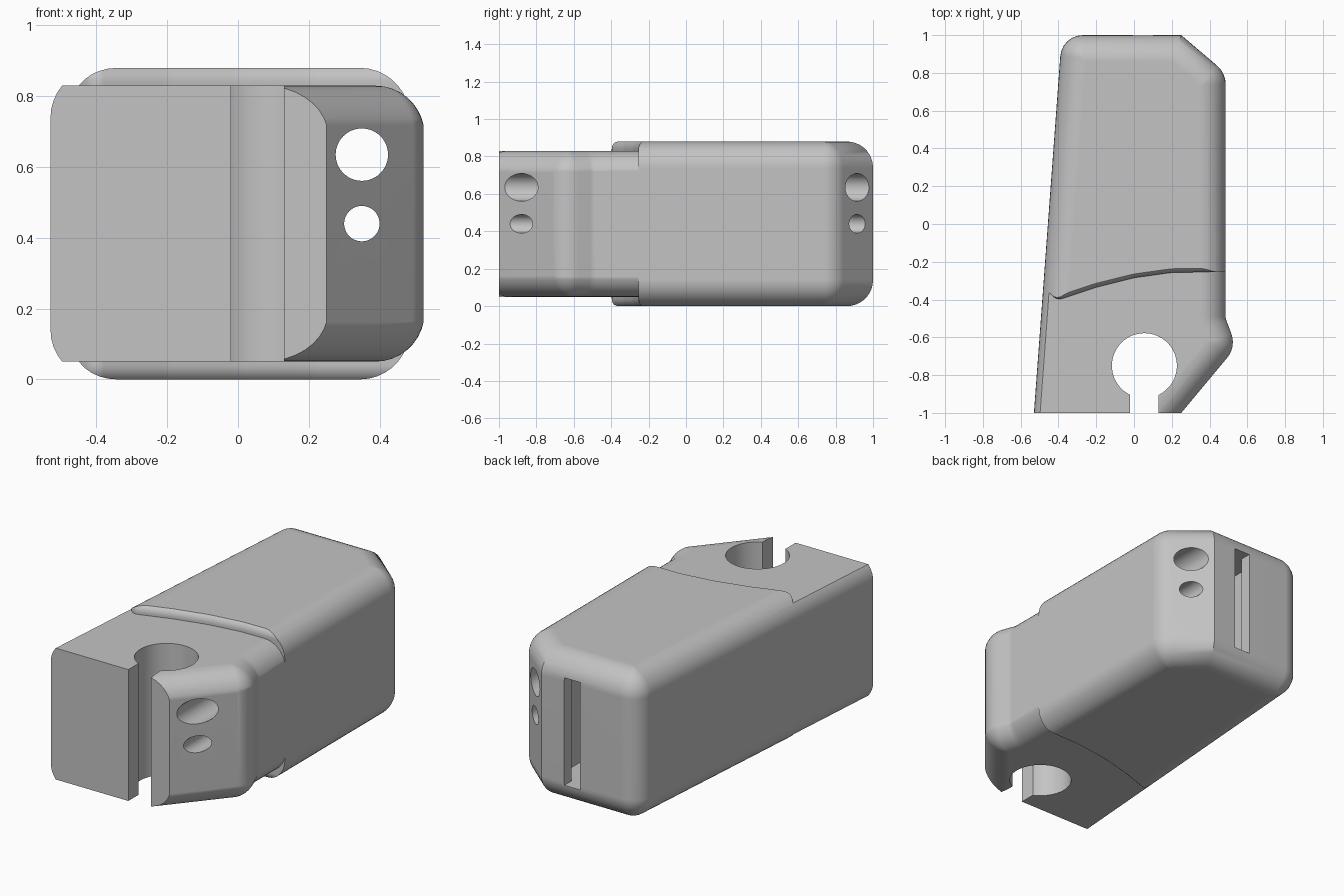
import bpy, bmesh, math
from mathutils import Vector, Matrix

cube = bpy.data.objects.get("Cube")
if cube:
    bpy.data.objects.remove(cube, do_unlink=True)

grey = bpy.data.materials.new("plain_grey")
grey.use_nodes = True
grey.diffuse_color = (0.55, 0.55, 0.55, 1)
grey.node_tree.nodes["Principled BSDF"].inputs["Base Color"].default_value = grey.diffuse_color


def make(name, bm):
    bmesh.ops.recalc_face_normals(bm, faces=bm.faces)
    mesh = bpy.data.meshes.new(name)
    bm.to_mesh(mesh)
    bm.free()
    mesh.materials.append(grey)
    ob = bpy.data.objects.new(name, mesh)
    bpy.context.scene.collection.objects.link(ob)
    return ob


def outline(corners, inset, segs=6):
    """Counter-clockwise (x, y, radius) corners, moved inward and rounded."""
    ring = []
    for i, (x, y, radius) in enumerate(corners):
        p = Vector((x, y))
        e0 = (p - Vector(corners[i - 1][:2])).normalized()
        e1 = (Vector(corners[(i + 1) % len(corners)][:2]) - p).normalized()
        n0, n1 = Vector((-e0.y, e0.x)), Vector((-e1.y, e1.x))
        p = p + (n0 + n1) * inset / (1 + n0.dot(n1))
        if radius == 0:
            ring.append(p)
            continue
        turn = math.atan2(e0.x * e1.y - e0.y * e1.x, e0.dot(e1))
        side = 1 if turn > 0 else -1
        r = max(radius - side * inset, 0.003)
        start = p - e0 * r * math.tan(abs(turn) / 2)
        centre = start + n0 * r * side
        for k in range(segs + 1):
            ring.append(centre + Matrix.Rotation(turn * k / segs, 2) @ (start - centre))
    return ring


def pillow(name, corners, z0, z1, r, steps=9):
    """Solid outline with rounded top and bottom rims."""
    quarter = [math.pi / 2 * k / steps for k in range(steps + 1)]
    layers = [(r * (1 - math.sin(a)), z0 + r * (1 - math.cos(a))) for a in quarter]
    layers += [(d, z0 + z1 - z) for d, z in reversed(layers)]
    bm = bmesh.new()
    rings = [[bm.verts.new((p.x, p.y, z)) for p in outline(corners, d)] for d, z in layers]
    for low, high in zip(rings, rings[1:]):
        for i in range(len(low)):
            bm.faces.new((low[i - 1], low[i], high[i], high[i - 1]))
    bm.faces.new(rings[0])
    bm.faces.new(rings[-1])
    return make(name, bm)


def box(name, low, high):
    bm = bmesh.new()
    bmesh.ops.create_cube(bm, size=1)
    for v in bm.verts:
        v.co = [a + (c + 0.5) * (b - a) for a, b, c in zip(low, high, v.co)]
    return make(name, bm)


def rod(name, centre, radius, length, axis):
    bm = bmesh.new()
    bmesh.ops.create_cone(bm, cap_ends=True, segments=64, radius1=radius, radius2=radius, depth=length)
    turn = Matrix.Rotation(math.pi / 2, 4, 'X') if axis == 'Y' else Matrix.Identity(4)
    bm.transform(Matrix.Translation(centre) @ turn)
    return make(name, bm)


def combine(target, tool, operation):
    mod = target.modifiers.new(operation.lower(), 'BOOLEAN')
    mod.object, mod.operation, mod.solver = tool, operation, 'EXACT'
    bpy.context.view_layer.objects.active = target
    bpy.ops.object.modifier_apply(modifier=mod.name)
    bpy.data.objects.remove(tool, do_unlink=True)


# Overall body, running past the flat front end
body = pillow("housing_body", [
    (-0.552, -1.3, 0), (0, -1.3, 0), (0.542, -0.65, 0.13), (0.485, -0.5, 0.06),
    (0.485, 0.8, 0.13), (0.25, 1, 0), (-0.382, 1, 0.12)], 0, 0.88, 0.14)

# Envelope of the lower front section
envelope = pillow("front_envelope", [
    (-0.8, -1.3, 0), (0.004, -1.3, 0), (0.546, -0.65, 0.13),
    (0.489, -0.5, 0.06), (0.489, 0.2, 0), (-0.8, 0.2, 0)], 0.05, 0.83, 0.14)

# Envelope of the taller rear section, with its curved step
rear = pillow("rear_envelope", [
    (-0.8, 1.4, 0), (-0.8, -0.36, 0), (-0.45, -0.36, 0.03), (-0.41, -0.405, 0.05),
    (-0.2, -0.335, 0.4), (0, -0.285, 0.4), (0.2, -0.257, 0.4), (0.7, -0.25, 0),
    (0.7, 1.4, 0)], -0.01, 0.89, 0.05)
combine(envelope, rear, 'UNION')
combine(body, envelope, 'INTERSECT')

# Flat front, clip hole and its mouth
combine(body, box("front_trim", (-1, -1.6, -0.2), (1, -1, 1.2)), 'DIFFERENCE')
combine(body, rod("clip_hole", (0.055, -0.75, 0.44), 0.172, 2, 'Z'), 'DIFFERENCE')
combine(body, box("clip_mouth", (-0.02, -1.3, -0.2), (0.13, -0.8, 1.2)), 'DIFFERENCE')

# Two lengthwise bores
for z, radius in ((0.635, 0.074), (0.44, 0.05)):
    combine(body, rod("bore", (0.35, 0, z), radius, 3, 'Y'), 'DIFFERENCE')

# Rear slot opening into a pocket
combine(body, box("pocket", (-0.1, 0.45, 0.12), (0.2, 0.93, 0.76)), 'DIFFERENCE')
combine(body, box("rear_slot", (-0.005, 0.85, 0.121), (0.1, 1.2, 0.759)), 'DIFFERENCE')

# Smooth fillets, crisp cut edges
bpy.ops.object.select_all(action='DESELECT')
body.select_set(True)
bpy.context.view_layer.objects.active = body
bpy.ops.object.shade_smooth_by_angle(angle=math.radians(30))
weighted = body.modifiers.new("even_shading", 'WEIGHTED_NORMAL')
weighted.keep_sharp = True
